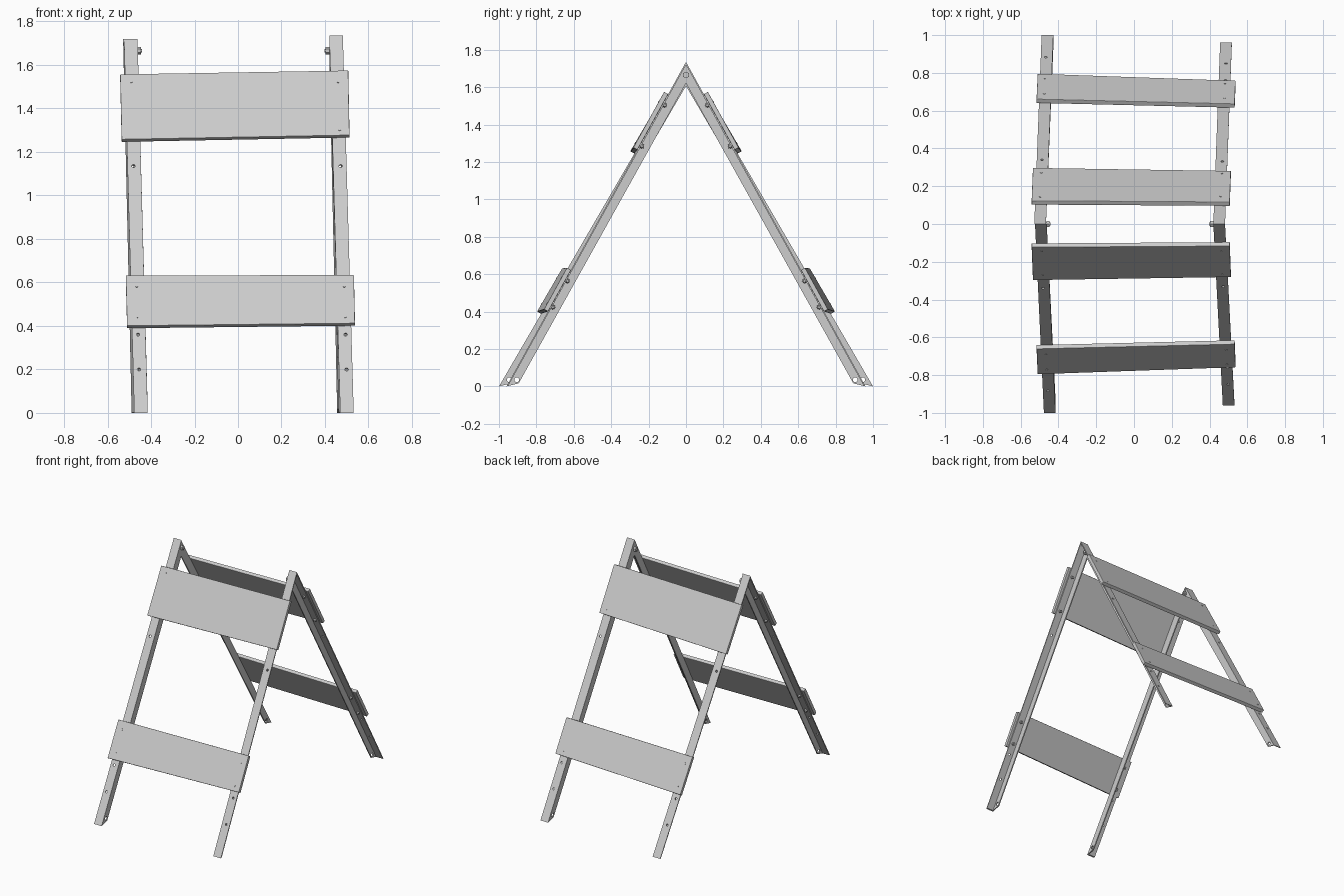
import bpy, bmesh
from mathutils import Vector

if "Cube" in bpy.data.objects:
    bpy.data.objects.remove(bpy.data.objects["Cube"])

FLANGE_W, FLANGE_D, SHEET, BOARD = 0.062, 0.057, 0.008, 0.025


def obj(name, bm):
    bmesh.ops.recalc_face_normals(bm, faces=bm.faces)
    me = bpy.data.meshes.new(name)
    bm.to_mesh(me)
    bm.free()
    ob = bpy.data.objects.new(name, me)
    bpy.context.collection.objects.link(ob)
    return ob


def loft(bm, a, b):
    """Closed prism between two matching point rings."""
    va = [bm.verts.new(p) for p in a]
    vb = [bm.verts.new(p) for p in b]
    n = len(va)
    bm.faces.new(va)
    bm.faces.new(vb[::-1])
    for i in range(n):
        j = (i + 1) % n
        bm.faces.new((va[i], vb[i], vb[j], va[j]))


def rod(bm, p, q, r, sides):
    """Cylinder from p to q."""
    p, q = Vector(p), Vector(q)
    rot = (q - p).to_track_quat('Z', 'Y').to_matrix().to_4x4()
    rot.translation = (p + q) / 2
    bmesh.ops.create_cone(bm, cap_ends=True, segments=sides, radius1=r,
                          radius2=r, depth=(q - p).length, matrix=rot)


def frame_size(x):
    """Foot spread and apex height; the stand is slightly skewed across x."""
    t = x + 0.5
    return 1 - 0.04 * t, 1.72 + 0.015 * t


def on_frame(x, z, s, out=0.0):
    """Point on the outer leg plane of side s (-1 front, 1 back)."""
    half, apex = frame_size(x)
    n = Vector((0, s * apex, half)).normalized()
    return Vector((x, s * half * (1 - z / apex), z)) + n * out


# Inner edge x at (foot, apex) for each leg
LEGS = {("front", "left"): (-0.415, -0.462), ("front", "right"): (0.470, 0.420),
        ("back", "left"): (-0.427, -0.466), ("back", "right"): (0.456, 0.420)}
L_PROFILE = [(0, 0), (FLANGE_W, 0), (FLANGE_W, SHEET), (SHEET, SHEET),
             (SHEET, FLANGE_D), (0, FLANGE_D)]

for (face, side), (xb, xt) in LEGS.items():
    s = -1 if face == "front" else 1
    m = -1 if side == "left" else 1
    half, apex = frame_size(m * 0.5)

    # Angle-iron leg, cut level at the foot and upright at the apex
    bm = bmesh.new()
    foot = [(xb + m * u, s * (half - d / 0.866), 0.3 * d) for u, d in L_PROFILE]
    top = [(xt + m * u, 0, apex - d / 0.5) for u, d in L_PROFILE]
    loft(bm, foot, top)
    leg = obj(f"{face}_{side}_leg", bm)

    def mid(z):
        return xb + (xt - xb) * z / apex + m * 0.035

    def leg_point(z, out):
        p = on_frame(m * 0.5, z, s, out)
        p.x = mid(z)
        return p

    # Spare holes in the outer flange and one foot hole in the side flange
    bm = bmesh.new()
    for z in (0.2, 0.36, 1.135):
        rod(bm, leg_point(z, -0.02), leg_point(z, 0.02), 0.008, 12)
    yf = s * (half - 0.055)
    rod(bm, (xb - m * 0.02, yf, 0.036), (xb + m * 0.025, yf, 0.036), 0.013, 12)
    cutter = obj(f"{face}_{side}_hole_cutter", bm)
    cutter.hide_render = True
    cutter.hide_viewport = True
    mod = leg.modifiers.new("holes", 'BOOLEAN')
    mod.operation = 'DIFFERENCE'
    mod.solver = 'EXACT'
    mod.object = cutter

    # Bolts and nuts holding the boards
    bm = bmesh.new()
    for z in (0.43, 0.57, 1.29, 1.51):
        rod(bm, leg_point(z, -0.024), leg_point(z, BOARD + 0.002), 0.006, 10)
        rod(bm, leg_point(z, -0.018), leg_point(z, -SHEET), 0.012, 6)
    obj(f"{face}_{side}_board_bolts", bm)

# Pivot bolts joining front and back legs
for side, x, m in (("left", -0.464, -1), ("right", 0.420, 1)):
    bm = bmesh.new()
    z = 1.665
    rod(bm, (x - m * 0.017, 0, z), (x, 0, z), 0.018, 6)
    rod(bm, (x - m * 0.022, 0, z), (x + m * 0.03, 0, z), 0.009, 12)
    rod(bm, (x + m * SHEET, 0, z), (x + m * 0.022, 0, z), 0.018, 6)
    obj(f"{side}_pivot_bolt", bm)

# Boards: (x, z) corners of the face against the legs
UPPER = [(-0.535, 1.245), (0.513, 1.265), (0.507, 1.563), (-0.542, 1.545)]
LOWER = [(-0.510, 0.388), (0.538, 0.400), (0.533, 0.623), (-0.516, 0.620)]
for face, s in (("front", -1), ("back", 1)):
    for level, corners in (("upper", UPPER), ("lower", LOWER)):
        bm = bmesh.new()
        loft(bm, [on_frame(x, z, s) for x, z in corners],
             [on_frame(x, z, s, BOARD) for x, z in corners])
        board = obj(f"{face}_{level}_board", bm)
        bev = board.modifiers.new("soft_edges", 'BEVEL')
        bev.width = 0.003
        bev.segments = 2
